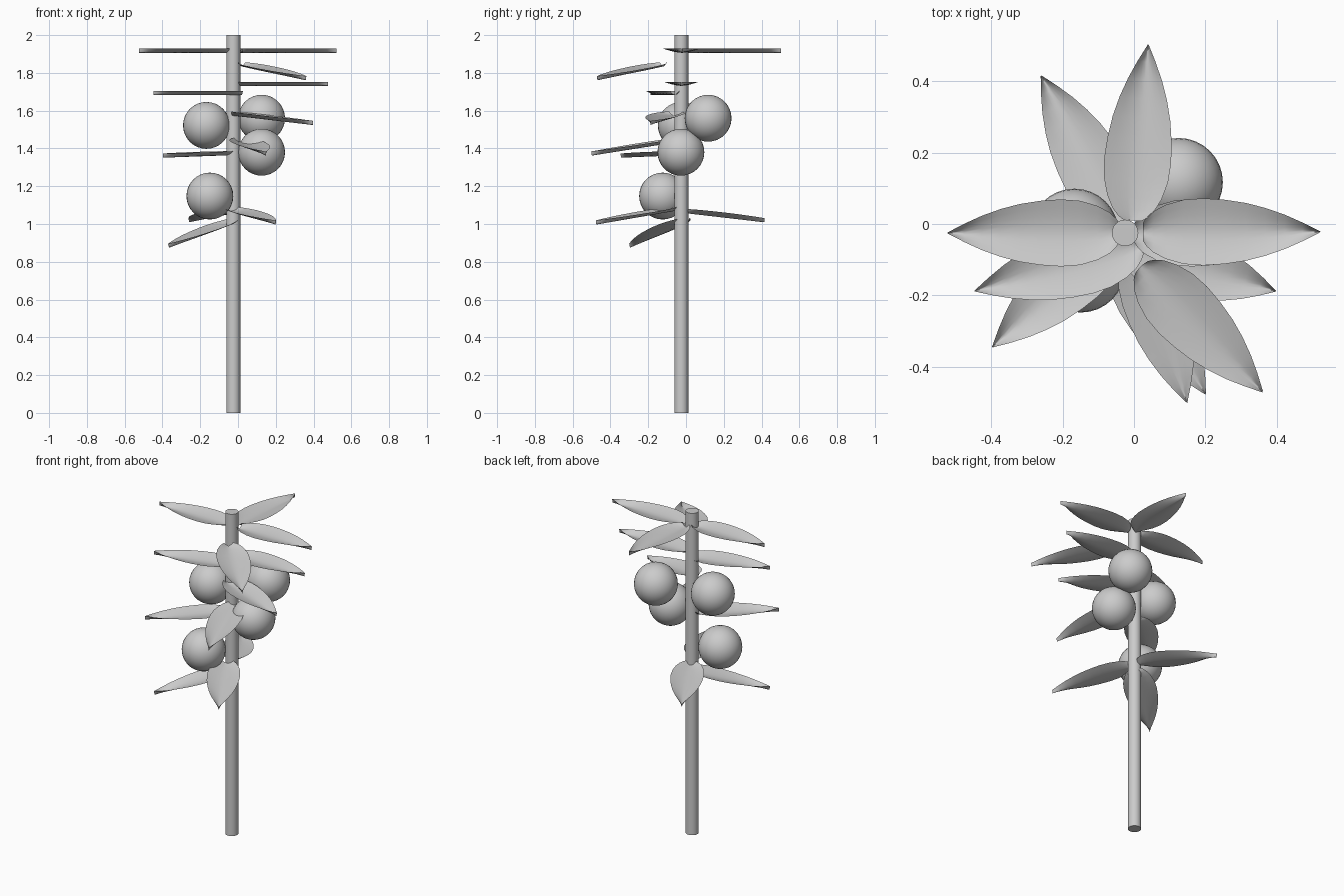
import bpy, math
from mathutils import Vector

if "Cube" in bpy.data.objects:
    bpy.data.objects.remove(bpy.data.objects["Cube"])

STEM = -0.025  # stem sits slightly off the origin in x and y


def smooth(ob, name):
    ob.name = name
    for p in ob.data.polygons:
        p.use_smooth = True


# half width of a leaf along its length
OUTLINE = [(0, .025), (.02, .04), (.06, .058), (.13, .076), (.23, .09), (.34, .094),
           (.46, .09), (.58, .081), (.69, .067), (.8, .048), (.9, .026), (.96, .011), (1, .001)]
COLS = 8
DEPTH = 0.022


def leaf(name, base, tip):
    """Thin dished leaf running from base to tip."""
    base, tip = Vector(base), Vector(tip)
    axis = tip - base
    side = Vector((-axis.y, axis.x, 0)).normalized()
    up = axis.normalized().cross(side)
    verts, faces = [], []
    for u, w in OUTLINE:
        for j in range(COLS + 1):
            v = 2 * j / COLS - 1
            h = DEPTH * (0.5 - (1 - abs(v) ** 1.5))
            verts.append(base + axis * u + side * (v * w) + up * h)
    n = COLS + 1
    for i in range(len(OUTLINE) - 1):
        for j in range(COLS):
            a = i * n + j
            faces.append((a, a + n, a + n + 1, a + 1))
    me = bpy.data.meshes.new(name)
    me.from_pydata(verts, [], faces)
    ob = bpy.data.objects.new(name, me)
    bpy.context.collection.objects.link(ob)
    smooth(ob, name)


# stem
bpy.ops.mesh.primitive_cylinder_add(vertices=32, radius=0.037, depth=2, location=(STEM, STEM, 1))
bpy.context.object.name = "stem"
bpy.ops.object.shade_smooth_by_angle(angle=math.radians(40))

# round fruits
for i, loc in enumerate([(-.167, -.025, 1.522), (.125, .117, 1.56),
                         (.125, -.027, 1.38), (-.149, -.124, 1.148)]):
    bpy.ops.mesh.primitive_uv_sphere_add(segments=32, ring_count=16, radius=0.124, location=loc)
    smooth(bpy.context.object, f"fruit_{i + 1}")

# leaves: base, tip
LEAVES = [
    ((-.04, -.025, 1.917), (-.523, -.025, 1.917)),
    ((.025, -.022, 1.917), (.522, -.022, 1.917)),
    ((-.005, .01, 1.917), (.04, .503, 1.917)),
    ((.02, -.12, 1.845), (.36, -.47, 1.772)),
    ((0, -.025, 1.742), (.476, -.025, 1.742)),
    ((.02, -.06, 1.694), (-.447, -.188, 1.694)),
    ((-.03, -.065, 1.585), (.397, -.188, 1.535)),
    ((.01, -.045, 1.445), (.148, -.5, 1.373)),
    ((-.045, -.025, 1.375), (-.397, -.345, 1.362)),
    ((-.04, -.06, 1.08), (.2, -.476, 1.008)),
    ((-.03, -.0, 1.068), (-.26, .415, 1.02)),
    ((-.01, 0, 1.02), (-.367, -.298, .885)),
]
for i, (b, t) in enumerate(LEAVES):
    leaf(f"leaf_{i + 1}", b, t)
